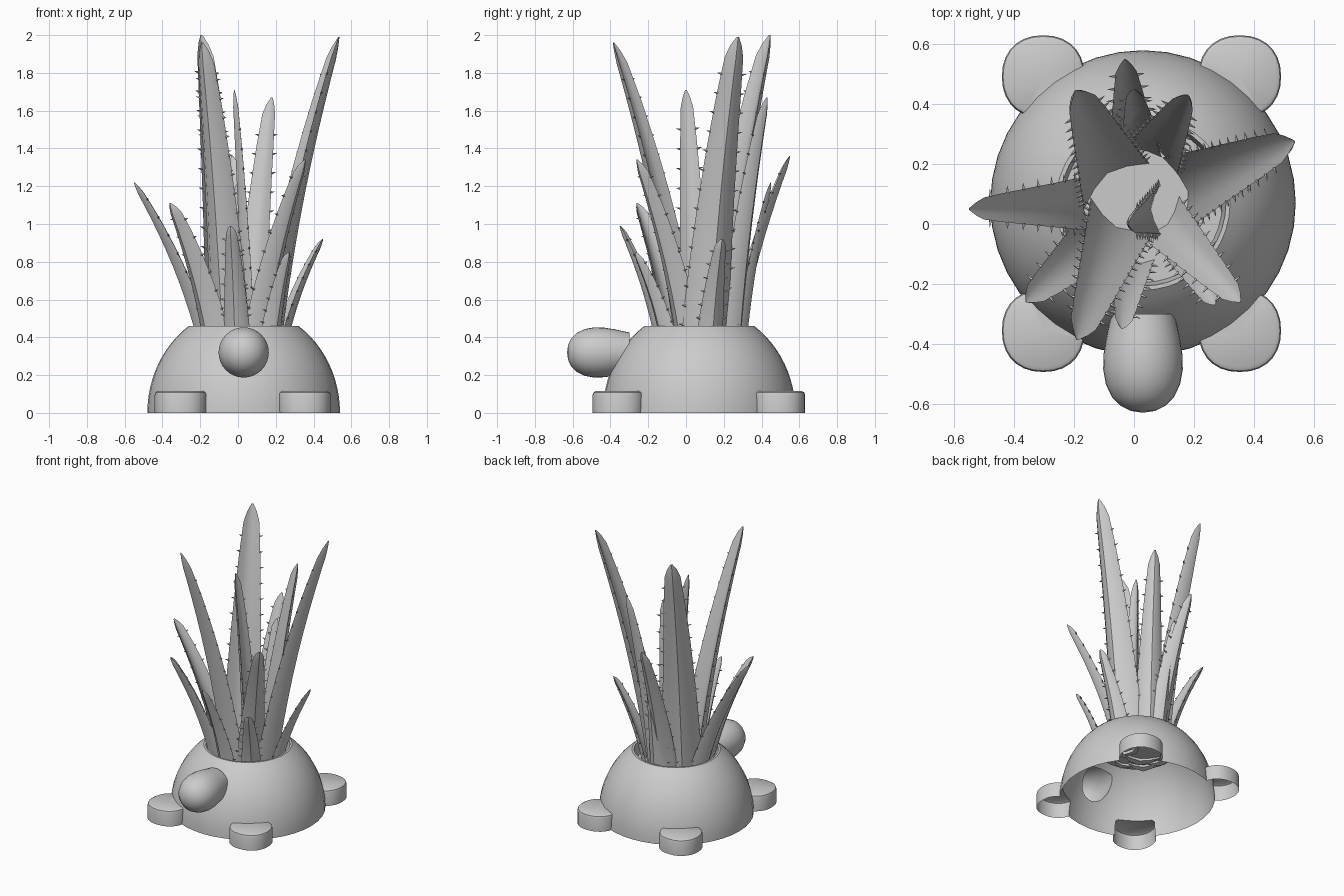
import bpy, bmesh, math
from mathutils import Vector, Matrix

if "Cube" in bpy.data.objects:
    bpy.data.objects.remove(bpy.data.objects["Cube"])

CX, CY = 0.03, 0.07          # planter axis


def finish(bm, name, angle=40):
    bmesh.ops.recalc_face_normals(bm, faces=bm.faces[:])
    me = bpy.data.meshes.new(name)
    bm.to_mesh(me)
    bm.free()
    ob = bpy.data.objects.new(name, me)
    bpy.context.collection.objects.link(ob)
    smooth(ob, angle)
    return ob


def smooth(ob, angle):
    bpy.ops.object.select_all(action='DESELECT')
    ob.select_set(True)
    bpy.context.view_layer.objects.active = ob
    bpy.ops.object.shade_smooth_by_angle(angle=math.radians(angle))


def lathe(name, profile, matrix, n=40, square=1.0):
    """Revolve a closed (radius, height) profile about z; square < 1 makes it boxier."""
    def bend(c):
        return math.copysign(abs(c) ** square, c)
    bm = bmesh.new()
    rings = []
    for r, z in profile:
        count = 1 if r == 0 else n
        rings.append([bm.verts.new((r * bend(math.cos(i * math.tau / n)),
                                    r * bend(math.sin(i * math.tau / n)), z))
                      for i in range(count)])
    for a, b in zip(rings, rings[1:]):
        for i in range(n):
            j = (i + 1) % n
            f = [a[i % len(a)], a[j % len(a)], b[j % len(b)], b[i % len(b)]]
            bm.faces.new(list(dict.fromkeys(f)))
    bm.transform(matrix)
    return finish(bm, name)


# Shell: dome with a rim, inner wall and recessed soil
top = math.asin(0.46 / 0.56)
dome = [(0, -.05), (.51, -.05)]
dome += [(0.51 * math.cos(top * i / 12), 0.56 * math.sin(top * i / 12)) for i in range(13)]
dome += [(0.277, 0.46), (0.265, 0.37), (0, 0.37)]
shell = lathe("shell_planter", dome, Matrix.Translation((CX, CY, 0)))

# Head: rounded bulb pointing to the front
head = [(0, .63), (.04, .624), (.075, .607), (.104, .577), (.124, .535), (.133, .485),
        (.131, .43), (.122, .375), (.112, .33), (.106, .30), (0, .30)]
parts = [lathe("head", head, Matrix.Translation((CX, 0, 0.32)) @ Matrix.Rotation(math.pi / 2, 4, 'X'), 32)]

# Feet: short drums with a rounded top edge
foot = [(0, -.05), (.138, -.05), (.138, .095), (.134, .108), (.122, .115), (0, .115)]
for fx, side in ((-0.303, "left"), (0.353, "right")):
    for fy, end in ((-0.356, "front"), (0.492, "back")):
        parts.append(lathe(f"foot_{end}_{side}", foot, Matrix.Translation((fx, fy, 0)), 28, 0.9))

# Fuse head and feet with the shell, then open the underside
for p in parts:
    mod = shell.modifiers.new("fuse_" + p.name, 'BOOLEAN')
    mod.operation, mod.solver, mod.object = 'UNION', 'EXACT', p
dg = bpy.context.evaluated_depsgraph_get()
fused = bpy.data.meshes.new_from_object(shell.evaluated_get(dg))
shell.modifiers.clear()
shell.data = fused
for p in parts:
    bpy.data.objects.remove(p)
bm = bmesh.new()
bm.from_mesh(fused)
bmesh.ops.bisect_plane(bm, geom=bm.verts[:] + bm.edges[:] + bm.faces[:], plane_co=(0, 0, 0.0005),
                       plane_no=(0, 0, 1), clear_inner=True)
bm.to_mesh(fused)
bm.free()
smooth(shell, 35)

# Leaf width along its length, and crescent section (across, outward) in half widths
WIDTH = [(0, 1), (.3, .86), (.6, .67), (.8, .52), (.93, .39), (.97, .24), (1, .05)]
SECTION = [(-1, -.42), (-.6, .12), (0, .38), (.6, .12), (1, -.42), (.5, -.16), (0, -.02), (-.5, -.16)]


def width_at(t):
    for (t0, w0), (t1, w1) in zip(WIDTH, WIDTH[1:]):
        if t <= t1:
            return w0 + (w1 - w0) * (t - t0) / (t1 - t0)
    return WIDTH[-1][1]


def leaf(name, base, tip, width, facing):
    p0, p2 = Vector((*base, 0.35)), Vector(tip)
    d = p2 - p0
    p1 = p0 + Vector((d.x * .29, d.y * .29, d.z * .5))
    out0 = Vector((math.cos(math.radians(facing)), math.sin(math.radians(facing)), 0))

    def frame(t):
        p = p0 * (1 - t) ** 2 + p1 * 2 * t * (1 - t) + p2 * t * t
        tan = ((p1 - p0) * (1 - t) + (p2 - p1) * t).normalized()
        side = tan.cross(out0).normalized()
        return p, tan, side, side.cross(tan), width * width_at(t) / 2

    # Blade
    bm = bmesh.new()
    rings = []
    for t in (0, .1, .2, .3, .4, .5, .6, .7, .8, .87, .93, .97, 1):
        p, tan, side, out, w = frame(t)
        rings.append([bm.verts.new(p + side * (u * w) + out * (v * w)) for u, v in SECTION])
    n = len(SECTION)
    for a, b in zip(rings, rings[1:]):
        for i in range(n):
            bm.faces.new((a[i], a[(i + 1) % n], b[(i + 1) % n], b[i]))
    bm.faces.new(rings[0])
    bm.faces.new(rings[-1])
    # Spines along both edges
    count = max(8, int(d.length / 0.1))
    for k in range(1, count):
        t = k / count
        p, tan, side, out, w = frame(t)
        if t > 0.92:
            continue
        for s in (-1, 1):
            root = p + side * (s * w * .95) - out * (.38 * w)
            ring = [bm.verts.new(root + tan * a + out * b)
                    for a, b in ((.007, 0), (0, .006), (-.007, 0), (0, -.006))]
            point = bm.verts.new(root + side * (s * .026) + tan * .006)
            for i in range(4):
                bm.faces.new((ring[i], ring[(i + 1) % 4], point))
    finish(bm, name, 35)


# base xy, tip xyz, base width, outward facing angle
LEAVES = [
    ((-.09, .17), (-.195, .445, 2.00), .27, 125),
    ((.18, .11), (.535, .275, 1.99), .26, 15),
    ((-.06, -.01), (-.19, -.385, 1.96), .24, 243),
    ((.055, .05), (-.02, .00, 1.71), .17, 180),
    ((.08, .25), (.18, .43, 1.67), .20, 60),
    ((.11, .00), (.355, -.26, 1.34), .19, 315),
    ((-.17, .07), (-.55, .05, 1.22), .19, 180),
    ((-.13, -.06), (-.36, -.26, 1.11), .20, 225),
    ((.00, .25), (-.03, .55, 1.36), .18, 95),
    ((.03, .29), (.00, .45, 1.22), .15, 90),
    ((-.01, -.13), (-.04, -.35, 0.99), .15, 258),
    ((.23, .13), (.45, .19, 0.92), .15, 15),
    ((.18, -.10), (.27, -.27, 0.85), .14, 305),
]
for i, args in enumerate(LEAVES):
    leaf(f"spiny_leaf_{i + 1}", *args)
